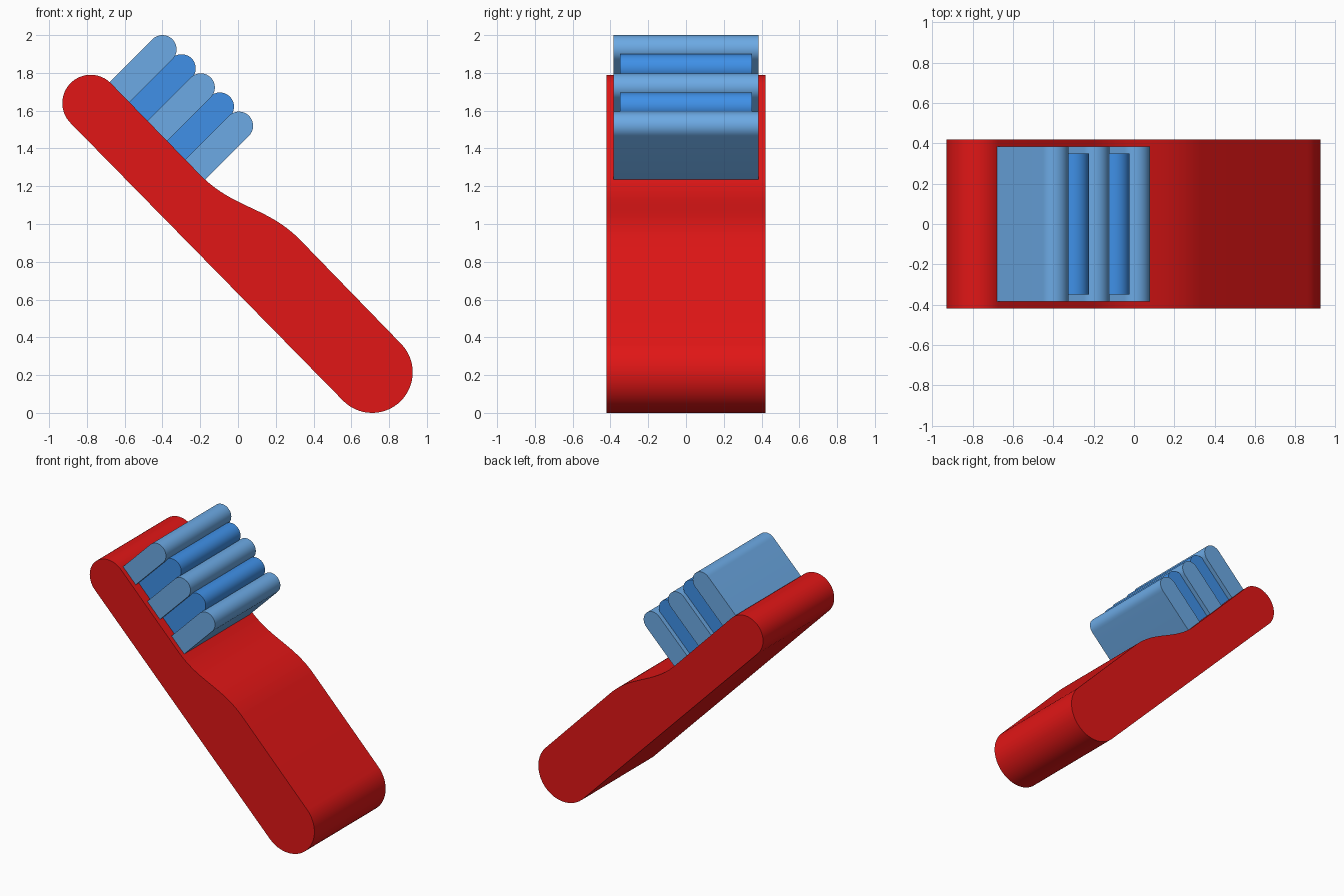
import bpy
import bmesh
from math import cos, sin, radians
from mathutils import Vector
from mathutils.geometry import interpolate_bezier

cube = bpy.data.objects.get("Cube")
if cube:
    bpy.data.objects.remove(cube, do_unlink=True)


def material(name, rgb):
    mat = bpy.data.materials.new(name)
    mat.use_nodes = True
    mat.diffuse_color = (*rgb, 1)
    mat.node_tree.nodes["Principled BSDF"].inputs["Base Color"].default_value = (*rgb, 1)
    return mat


def arc(center, radius, start, sweep=180, steps=32):
    """Points (x, z) along a counter-clockwise arc, angles in degrees."""
    angles = [radians(start + sweep * i / steps) for i in range(steps + 1)]
    return [center + radius * Vector((cos(a), sin(a))) for a in angles]


def prism(name, profile, half_depth, mat):
    """Extrude an x-z profile evenly to both sides along y."""
    bm = bmesh.new()
    face = bm.faces.new([bm.verts.new((p.x, -half_depth, p.y)) for p in profile])
    result = bmesh.ops.extrude_face_region(bm, geom=[face])
    verts = [v for v in result["geom"] if isinstance(v, bmesh.types.BMVert)]
    bmesh.ops.translate(bm, verts=verts, vec=(0, 2 * half_depth, 0))
    bmesh.ops.recalc_face_normals(bm, faces=bm.faces)
    mesh = bpy.data.meshes.new(name)
    bm.to_mesh(mesh)
    bm.free()
    mesh.materials.append(mat)
    obj = bpy.data.objects.new(name, mesh)
    bpy.context.collection.objects.link(obj)
    bpy.ops.object.select_all(action="DESELECT")
    obj.select_set(True)
    bpy.context.view_layer.objects.active = obj
    bpy.ops.object.shade_smooth_by_angle(angle=radians(30))
    return obj


red = material("red", (0.75, 0.008, 0.008))
light_blue = material("light_blue", (0.15, 0.4, 0.78))
deep_blue = material("deep_blue", (0.05, 0.28, 0.8))

# Handle: two rounded ends joined by a straight back and an S-curved neck
TILT = 45.6
along = Vector((cos(radians(TILT)), -sin(radians(TILT))))
neck_low, neck_high = Vector((0.33, 0.915)), Vector((-0.2, 1.26))
neck = interpolate_bezier(neck_low, neck_low - along * 0.25,
                          neck_high + along * 0.25, neck_high, 24)
handle_profile = (arc(Vector((0.71, 0.215)), 0.215, -90 - TILT)
                  + [Vector(p[:2]) for p in neck]
                  + arc(Vector((-0.78, 1.64)), 0.15, 90 - TILT))
prism("handle", handle_profile, 0.42, red)

# Bristle rows: round-tipped slabs, alternating wide and narrow
first_tip, last_tip = Vector((-0.4, 1.925)), Vector((0.005, 1.52))
root = Vector((-1, -1)).normalized() * 0.38
ROWS = 5
for i in range(ROWS):
    tip = arc(first_tip.lerp(last_tip, i / (ROWS - 1)), 0.075, -45, steps=20)
    profile = tip + [tip[-1] + root, tip[0] + root]
    narrow = i % 2
    prism(f"bristle_row_{i + 1}", profile, 0.35 if narrow else 0.385,
          deep_blue if narrow else light_blue)
